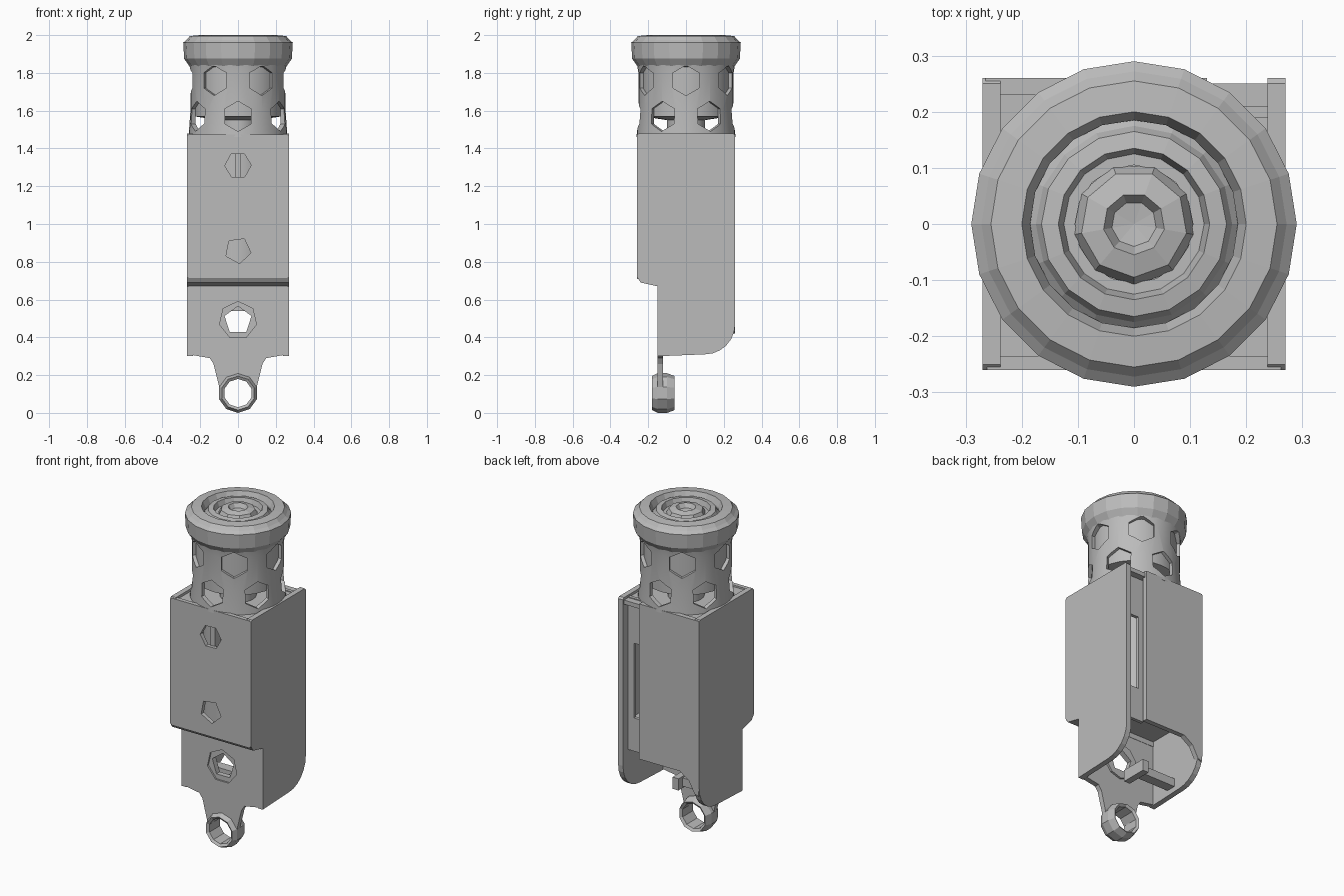
import bpy, bmesh
from math import sin, cos, pi, radians
from mathutils import Matrix, Vector

old = bpy.data.objects.get("Cube")
if old:
    bpy.data.objects.remove(old, do_unlink=True)

grey = bpy.data.materials.new("plain grey")
grey.use_nodes = True
COLOUR = (0.5, 0.5, 0.5, 1)
grey.diffuse_color = COLOUR
grey.node_tree.nodes["Principled BSDF"].inputs["Base Color"].default_value = COLOUR


def finish(bm, name):
    bmesh.ops.recalc_face_normals(bm, faces=bm.faces)
    mesh = bpy.data.meshes.new(name)
    bm.to_mesh(mesh)
    bm.free()
    mesh.materials.append(grey)
    ob = bpy.data.objects.new(name, mesh)
    bpy.context.collection.objects.link(ob)
    return ob


def prism(name, outline, axis, a, b):
    """Extrude a 2D outline (other axis, z) along x or y from a to b."""
    bm = bmesh.new()
    place = (lambda u, v: (a, u, v)) if axis == "x" else (lambda u, v: (u, a, v))
    face = bm.faces.new([bm.verts.new(place(u, v)) for u, v in outline])
    move = Vector((b - a, 0, 0)) if axis == "x" else Vector((0, b - a, 0))
    new = bmesh.ops.extrude_face_region(bm, geom=[face], use_keep_orig=True)["geom"]
    bmesh.ops.translate(bm, vec=move, verts=[g for g in new if isinstance(g, bmesh.types.BMVert)])
    return finish(bm, name)


def box(name, x0, x1, y0, y1, z0, z1):
    return prism(name, [(x0, z0), (x1, z0), (x1, z1), (x0, z1)], "y", y0, y1)


def ngon(u, v, r, n, turn=0.0):
    return [(u + r * sin(turn + 2 * pi * i / n), v + r * cos(turn + 2 * pi * i / n)) for i in range(n)]


def lathe(name, profile, n, closed=False):
    """Turn an (r, z) profile around the z axis."""
    bm = bmesh.new()
    verts = [bm.verts.new((0, -r, z)) for r, z in profile]
    edges = [bm.edges.new(p) for p in zip(verts, verts[1:])]
    if closed:
        edges.append(bm.edges.new((verts[-1], verts[0])))
    bmesh.ops.spin(bm, geom=verts + edges, cent=(0, 0, 0), axis=(0, 0, 1),
                   angle=2 * pi, steps=n, use_merge=True)
    bmesh.ops.remove_doubles(bm, verts=bm.verts, dist=0.0005)
    return finish(bm, name)


def cut(ob, cutters):
    """Subtract the cutters, bake the result and drop them."""
    for c in cutters:
        c.hide_render = True
        mod = ob.modifiers.new("hole", "BOOLEAN")
        mod.operation, mod.solver, mod.object = "DIFFERENCE", "EXACT", c
    bpy.context.view_layer.update()
    graph = bpy.context.evaluated_depsgraph_get()
    mesh = bpy.data.meshes.new_from_object(ob.evaluated_get(graph))
    ob.modifiers.clear()
    ob.data = mesh
    for c in cutters:
        bpy.data.objects.remove(c, do_unlink=True)


def smooth(ob):
    bpy.ops.object.select_all(action="DESELECT")
    ob.select_set(True)
    bpy.context.view_layer.objects.active = ob
    bpy.ops.object.shade_smooth_by_angle(angle=radians(25))


# Side plates with the stepped front and the rounded lower back corner
arc = [(0.10 + 0.16 * cos(t * pi / 12), 0.47 - 0.16 * sin(t * pi / 12)) for t in range(7)]
side = [(-0.26, 1.47), (-0.25, 1.48), (0.25, 1.48), (0.26, 1.47)] + arc + [
    (-0.15, 0.30), (-0.15, 0.67), (-0.24, 0.69), (-0.26, 0.72)]
for label, s in (("left", 1), ("right", -1)):
    prism(label + "_side_plate", side, "x", s * 0.27, s * 0.238)

# Front panel with two inspection holes
front = box("front_panel", -0.262, 0.262, -0.26, -0.235, 0.71, 1.475)
cut(front, [prism("upper_hole", ngon(0, 1.31, 0.07, 6, 0.5), "y", -0.3, -0.2),
            prism("lower_hole", ngon(0, 0.86, 0.07, 5, 0.5), "y", -0.3, -0.2)])
box("upper_hole_bar", -0.015, 0.015, -0.24, -0.19, 1.23, 1.39)

# Ledge under the front panel and inner floor
prism("front_ledge", [(-0.26, 0.72), (-0.24, 0.69), (-0.15, 0.67), (-0.12, 0.67),
                      (-0.12, 0.72)], "x", -0.262, 0.262)
box("inner_floor", -0.24, 0.24, -0.15, 0.18, 0.70, 0.73)

# Lower front plate and its hanging tab
half = [(0.262, 0.69), (0.262, 0.31), (0.15, 0.29), (0.13, 0.26), (0.09, 0.10)]
plate = prism("lower_front_plate", half + [(-x, z) for x, z in reversed(half)], "y", -0.152, -0.122)
cut(plate, [prism("sight_cutter", ngon(0, 0.49, 0.10, 7), "y", -0.2, 0),
            prism("loop_cutter", ngon(0, 0.105, 0.08, 8), "y", -0.2, 0)])
collar = prism("sight_hole_collar", ngon(0, 0.49, 0.11, 10), "y", -0.142, -0.11)
cut(collar, [prism("collar_cutter", ngon(0, 0.49, 0.075, 5), "y", -0.2, 0)])

# Hanging loop, a fat ring with chamfered rims
bm = bmesh.new()
n = 10
section = [(0.075, -0.17), (0.09, -0.18), (0.105, -0.15), (0.105, -0.10), (0.09, -0.06), (0.075, -0.07)]
rings = [[bm.verts.new((r * sin(2 * pi * i / n), y, 0.105 + r * cos(2 * pi * i / n)))
          for r, y in section] for i in range(n)]
for i in range(n):
    a, b = rings[i], rings[(i + 1) % n]
    for j in range(len(section)):
        k = (j + 1) % len(section)
        bm.faces.new((a[j], a[k], b[k], b[j]))
finish(bm, "hanging_loop")

# Back panel, leaving a recessed strip beside the left plate
prism("back_panel", [(-0.265, 0.42), (-0.238, 0.43), (-0.20, 0.50), (-0.14, 0.54), (0.13, 0.54),
                     (0.13, 1.475), (-0.265, 1.475)], "y", 0.23, 0.26)
strip = box("recessed_back_strip", 0.11, 0.245, 0.19, 0.21, 0.55, 1.47)
cut(strip, [box("slot_cutter", 0.145, 0.2, 0.15, 0.25, 0.75, 1.2)])

# Lid, inner barrel and cross lever
box("top_lid", -0.262, 0.262, -0.25, 0.25, 1.44, 1.465)
smooth(lathe("inner_barrel", [(0, 0.72), (0.19, 0.72), (0.19, 1.45), (0, 1.45)], 24))
box("cross_lever", -0.24, 0.02, 0.0, 0.06, 0.34, 0.39)
box("lever_tip", -0.02, 0.02, -0.06, 0.10, 0.33, 0.40)

# Perforated collar tube with two staggered rows of hexagonal holes
tube = lathe("perforated_tube", [(0.262, 1.46), (0.252, 1.60), (0.252, 1.80), (0.262, 1.86),
                                 (0.23, 1.86), (0.23, 1.46)], 36, closed=True)
cutters = []
for z, start in ((1.76, 30), (1.57, 0)):
    for i in range(6):
        c = prism("hex_cutter", ngon(0, z, 0.08, 6), "y", -0.35, -0.15)
        c.data.transform(Matrix.Rotation(radians(start + 60 * i), 4, "Z"))
        cutters.append(c)
cut(tube, cutters)
smooth(tube)

# Lens housing behind the holes, on a thin neck
smooth(lathe("lens_housing", [(0, 1.45), (0.10, 1.45), (0.10, 1.55), (0.232, 1.57),
                              (0.232, 1.90), (0, 1.90)], 24))

# Flared rim and the stepped concentric rings on top
lathe("head_rim", [(0.23, 1.83), (0.257, 1.835), (0.285, 1.875), (0.29, 1.96), (0.272, 1.975),
                   (0.255, 1.995), (0.20, 2.0), (0.185, 1.965), (0.185, 1.88)], 20, closed=True)
lathe("top_rings", [(0.19, 1.95), (0.175, 1.965), (0.165, 1.985), (0.135, 1.99), (0.125, 1.96),
                    (0.105, 1.96)], 16)
lathe("top_button", [(0.11, 1.955), (0.095, 1.985), (0.055, 1.995), (0.04, 1.97), (0, 1.965)], 9)
